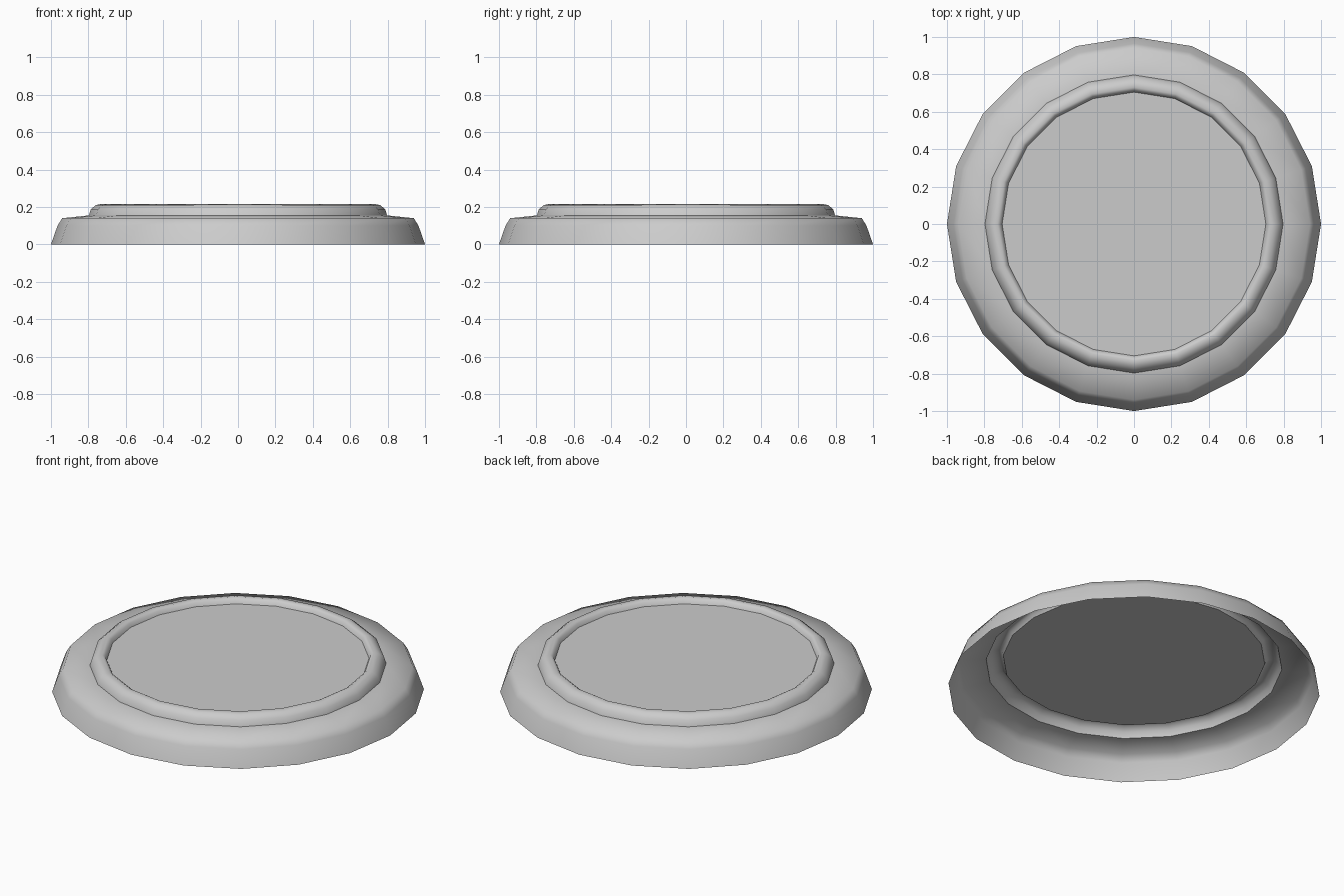
import bpy, bmesh
from math import cos, sin, tau

if "Cube" in bpy.data.objects:
    bpy.data.objects.remove(bpy.data.objects["Cube"])

SIDES = 20
# Half profile (radius, height), outer rim to centre panel; True marks a crisp ring
PROFILE = [
    (1.00, 0.00, False),
    (0.965, 0.10, False),
    (0.94, 0.14, False),
    (0.797, 0.155, True),
    (0.787, 0.188, False),
    (0.76, 0.21, False),
    (0.73, 0.216, False),
    (0.714, 0.206, False),
    (0.705, 0.185, True),
]

bm = bmesh.new()

# Concentric rings of the open-bottomed shell
rings = [[bm.verts.new((r * cos(tau * i / SIDES), r * sin(tau * i / SIDES), z))
          for i in range(SIDES)] for r, z, _ in PROFILE]

# Skirt, shoulder and raised bead
for a, b in zip(rings, rings[1:]):
    for i in range(SIDES):
        j = (i + 1) % SIDES
        bm.faces.new((a[i], a[j], b[j], b[i]))

# Flat centre panel
bm.faces.new(rings[-1])

# Smooth shading with crisp seams on both sides of the bead
for f in bm.faces:
    f.smooth = True
for ring, (_, _, crisp) in zip(rings, PROFILE):
    if crisp:
        for i in range(SIDES):
            bm.edges.get((ring[i], ring[(i + 1) % SIDES])).smooth = False

mesh = bpy.data.meshes.new("lid")
bm.to_mesh(mesh)
bm.free()
lid = bpy.data.objects.new("lid", mesh)
bpy.context.collection.objects.link(lid)
